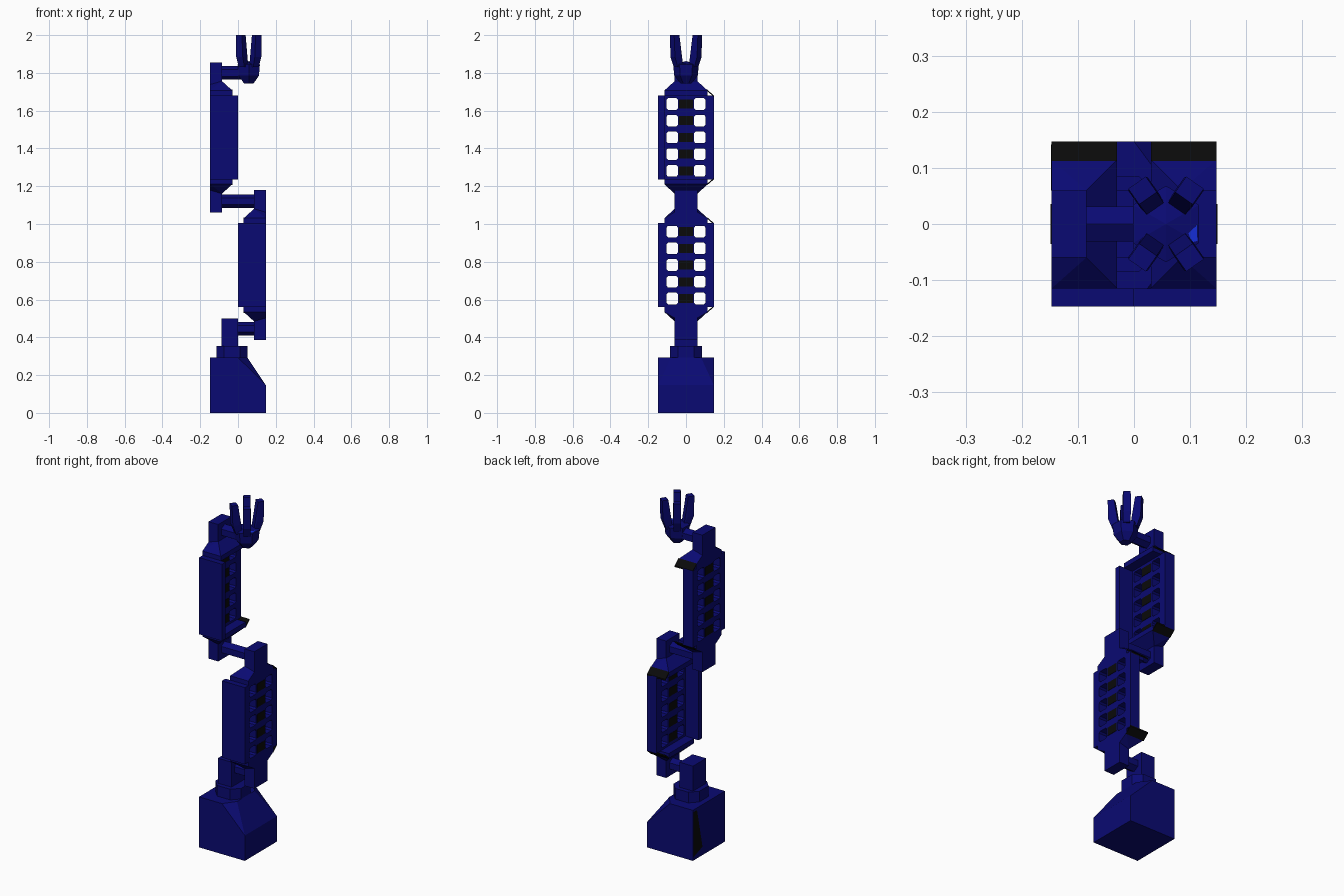
import bpy, bmesh, math
from mathutils import Vector

if "Cube" in bpy.data.objects:
    bpy.data.objects.remove(bpy.data.objects["Cube"])


def material(name, rgb):
    m = bpy.data.materials.new(name)
    m.diffuse_color = (*rgb, 1)
    m.use_nodes = True
    m.node_tree.nodes["Principled BSDF"].inputs["Base Color"].default_value = m.diffuse_color
    return m


NAVY = material("navy blue", (0.003, 0.003, 0.17))
BLACK = material("black", (0.003, 0.003, 0.003))
BRIGHT = material("bright blue", (0.008, 0.03, 0.75))


def finish(name, bm, mat):
    bmesh.ops.recalc_face_normals(bm, faces=bm.faces)
    me = bpy.data.meshes.new(name)
    bm.to_mesh(me)
    bm.free()
    me.materials.append(mat)
    ob = bpy.data.objects.new(name, me)
    bpy.context.collection.objects.link(ob)
    return ob


def add_hull(bm, pts):
    vs = [bm.verts.new(p) for p in pts]
    bmesh.ops.convex_hull(bm, input=vs)


def hull(name, pts, mat=NAVY):
    bm = bmesh.new()
    add_hull(bm, pts)
    bmesh.ops.dissolve_limit(bm, angle_limit=0.01, verts=bm.verts, edges=bm.edges)
    return finish(name, bm, mat)


def corners(x, y, z):
    return [(a, b, c) for a in x for b in y for c in z]


def box(name, x, y, z, mat=NAVY):
    return hull(name, corners(x, y, z), mat)


def pin(name, x0, x1, z, r=0.036):
    # six-sided joint pin along x
    ring = [(r * math.sin(i * math.pi / 3), z + r * math.cos(i * math.pi / 3)) for i in range(6)]
    return hull(name, [(x, y, h) for x in (x0, x1) for y, h in ring])


W = 0.147

# Base block with a sloped, corner-cut right side
base = corners((-W, W), (-W, W), (0,)) + corners((-W, 0.0), (-W, W), (0.293,))
base += corners((W,), (-W, W), (0.147,)) + corners((0.05,), (-0.08, 0.08), (0.293,))
hull("base", base)
hull("base_side_panel", [(x, y, z) for x in (-W - 0.001, -W + 0.003)
                         for y, z in ((0.142, 0.02), (0.142, 0.28), (0.11, 0.28), (0.06, 0.05))], BLACK)

# Swivel collar and shoulder post
collar = []
for sx in (-1, 1):
    for sy in (-1, 1):
        for a, b in ((0.0825, 0.042), (0.042, 0.085)):
            collar += [(-0.0325 + sx * a, sy * b, z) for z in (0.285, 0.355)]
hull("collar", collar)
box("shoulder_post", (-0.087, 0.0), (-0.06, 0.06), (0.35, 0.5))


def arm(label, s, dz):
    """Channel-shaped arm; s is the side the plate faces, dz the height offset."""
    lo, hi = 0.56 + dz, 1.005 + dz
    mid = (lo + hi) / 2
    plate = box(label + "_plate", (s * 0.085, s * W), (-W, W), (lo, hi))

    # two columns of five rounded square holes
    rows = [mid + (i - 2) * 0.0885 for i in range(5)]
    bm = bmesh.new()
    for y in (-0.073, 0.073):
        for z in rows:
            pts = [(x, y + sy * a, z + sz * b) for x in (s * 0.05, s * 0.2)
                   for sy in (-1, 1) for sz in (-1, 1)
                   for a, b in ((0.03, 0.022), (0.022, 0.031))]
            add_hull(bm, pts)
    cutter = finish(label + "_hole_cutter", bm, NAVY)
    cutter.hide_render = True
    cutter.hide_set(True)
    mod = plate.modifiers.new("holes", "BOOLEAN")
    mod.operation = "DIFFERENCE"
    mod.solver = "EXACT"
    mod.object = cutter

    # dark patches down the centre, on both plate faces
    for i, z in enumerate(rows):
        for u in (0.084, W):
            box(f"{label}_patch_{i}", (s * (u - 0.001), s * (u + 0.002)),
                (-0.036, 0.036), (z - 0.024, z + 0.024), BLACK)

    # front flange
    box(label + "_flange", (0, s * W), (-W, -0.115), (lo, hi))

    # tapered shoulders, end lugs and slanted rear flaps, mirrored top to bottom
    for end, d in (("lower", -1), ("upper", 1)):
        def h(v):
            return mid + d * v
        pts = corners((s * 0.03, s * W), (-0.115, 0.115), (h(0.22), h(0.248)))
        pts += corners((s * 0.085,), (-0.06, 0.06), (h(0.298),))
        pts += corners((s * W,), (-0.06, 0.06), (h(0.28),))
        hull(f"{label}_{end}_shoulder", pts)
        box(f"{label}_{end}_lug", (s * 0.085, s * W), (-0.06, 0.06), (h(0.22), h(0.397)))
        prof = ((0.112, 0.253), (0.112, 0.245), (0.147, 0.215), (0.147, 0.223))
        hull(f"{label}_{end}_flap", [(x, y, h(v)) for x in (s * 0.03, s * W) for y, v in prof], BLACK)


arm("lower_arm", 1, 0.0)
arm("upper_arm", -1, 0.676)

# Joint pins
pin("shoulder_pin", -0.01, 0.09, 0.445)
pin("elbow_pin", -0.09, 0.09, 1.12)
pin("wrist_pin", -0.09, 0.06, 1.8)

# Hand: tapered six-sided palm
CX = 0.057
palm = []
for r, z in ((0.03, 1.745), (0.062, 1.785), (0.068, 1.845)):
    palm += [(CX + r * math.cos(a), r * math.sin(a), z)
             for a in (math.radians(30 + 60 * i) for i in range(6))]
palm.append((CX, 0, 1.862))
hull("palm", palm)
hull("palm_marker", [(CX + x, y, z + dz) for dz in (0, 0.003)
                     for x, y, z in ((0.056, 0, 1.847), (0.056, -0.03, 1.845), (0.018, -0.04, 1.848))], BRIGHT)

# Four upright fingers
for i, (sx, sy) in enumerate(((-1, -1), (1, -1), (-1, 1), (1, 1))):
    a = math.radians(55)
    rad = Vector((sx * math.cos(a), sy * math.sin(a), 0))
    tan = Vector((-rad.y, rad.x, 0))
    c = Vector((CX, 0, 0))
    pts = []
    for r0, r1, t, z in ((0.03, 0.066, 0.018, 1.83), (0.05, 0.086, 0.021, 1.885), (0.056, 0.09, 0.019, 2.0)):
        for r in (r0, r1):
            for k in (-t, t):
                pts.append(c + rad * r + tan * k + Vector((0, 0, z)))
    hull(f"finger_{i + 1}", pts)
